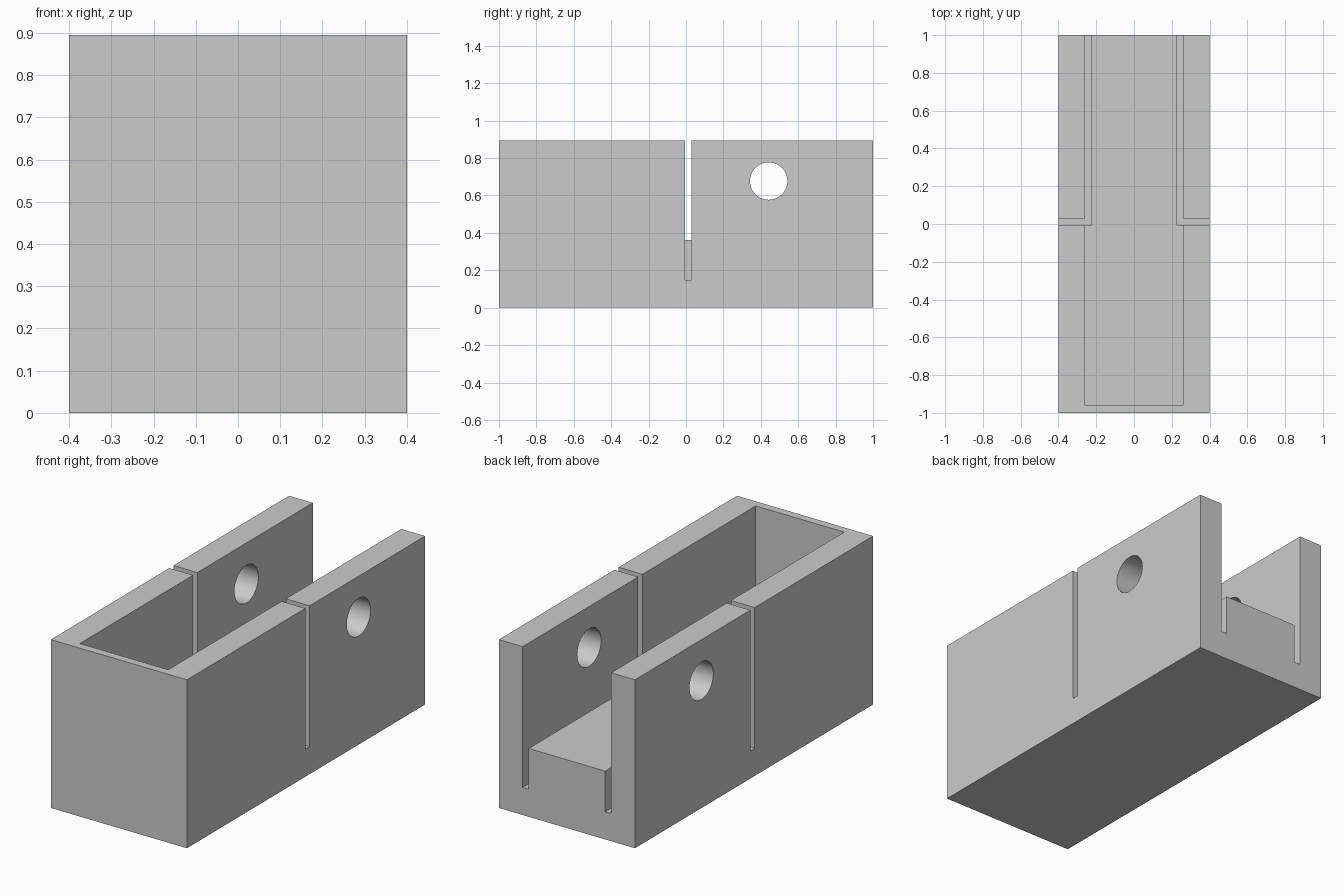
import bpy, bmesh, math
from mathutils import Matrix

default = bpy.data.objects.get("Cube")
if default:
    bpy.data.objects.remove(default, do_unlink=True)

# Overall sizes
HALF_W, HALF_L, HEIGHT = 0.4, 1.0, 0.895
WALL_X, FRONT_Y = 0.26, -0.957       # inner faces of the walls
FLOOR_Z, SLOT_Z = 0.363, 0.147       # raised floor and slot bottom
SLOT_X = 0.225                       # inner side of the long slots
CROSS_Y0, CROSS_Y1 = -0.006, 0.03    # cross slot through the side walls
OVER = 1.2                           # cutters overshoot the body

grey = bpy.data.materials.new("plain grey")
grey.use_nodes = True
colour = (0.6, 0.6, 0.6, 1)
grey.diffuse_color = colour
grey.node_tree.nodes["Principled BSDF"].inputs["Base Color"].default_value = colour


def make_object(name, bm):
    bmesh.ops.recalc_face_normals(bm, faces=bm.faces[:])
    mesh = bpy.data.meshes.new(name)
    bm.to_mesh(mesh)
    bm.free()
    mesh.materials.append(grey)
    obj = bpy.data.objects.new(name, mesh)
    bpy.context.collection.objects.link(obj)
    return obj


def prism(name, outline, z0, z1):
    """Extrude a plan outline from z0 up to z1."""
    bm = bmesh.new()
    face = bm.faces.new([bm.verts.new((x, y, z0)) for x, y in outline])
    top = bmesh.ops.extrude_face_region(bm, geom=[face])["geom"]
    verts = [v for v in top if isinstance(v, bmesh.types.BMVert)]
    bmesh.ops.translate(bm, verts=verts, vec=(0, 0, z1 - z0))
    return make_object(name, bm)


def carve(target, cutter):
    cutter.hide_render = True
    mod = target.modifiers.new("carve", 'BOOLEAN')
    mod.operation = 'DIFFERENCE'
    mod.solver = 'EXACT'
    mod.object = cutter
    bpy.ops.object.select_all(action='DESELECT')
    target.select_set(True)
    bpy.context.view_layer.objects.active = target
    bpy.ops.object.modifier_apply(modifier=mod.name)
    bpy.data.objects.remove(cutter, do_unlink=True)


# Solid block
body = prism("slotted_box", [(-HALF_W, -HALF_L), (HALF_W, -HALF_L),
                             (HALF_W, HALF_L), (-HALF_W, HALF_L)], 0, HEIGHT)

# Open channel, narrower at the back where the long slots complete its width
narrow = (SLOT_X + WALL_X) / 2
step_y = (CROSS_Y0 + CROSS_Y1) / 2
half = [(WALL_X, FRONT_Y), (WALL_X, step_y), (narrow, step_y), (narrow, OVER)]
outline = half + [(-x, y) for x, y in reversed(half)]
carve(body, prism("channel_cutter", outline, FLOOR_Z, OVER))

# L-shaped slots: through each side wall, then along it to the back
for side, label in ((1, "left"), (-1, "right")):
    corner = [(SLOT_X, CROSS_Y0), (OVER, CROSS_Y0), (OVER, CROSS_Y1),
              (WALL_X, CROSS_Y1), (WALL_X, OVER), (SLOT_X, OVER)]
    carve(body, prism(label + "_slot_cutter",
                      [(side * x, y) for x, y in corner], SLOT_Z, OVER))

# Round hole through both side walls
bm = bmesh.new()
bmesh.ops.create_cone(bm, cap_ends=True, segments=64, radius1=0.1, radius2=0.1, depth=2,
                      matrix=Matrix.Translation((0, 0.442, 0.677))
                      @ Matrix.Rotation(math.pi / 2, 4, 'Y'))
carve(body, make_object("hole_cutter", bm))

bpy.ops.object.shade_smooth_by_angle(angle=math.radians(30))
